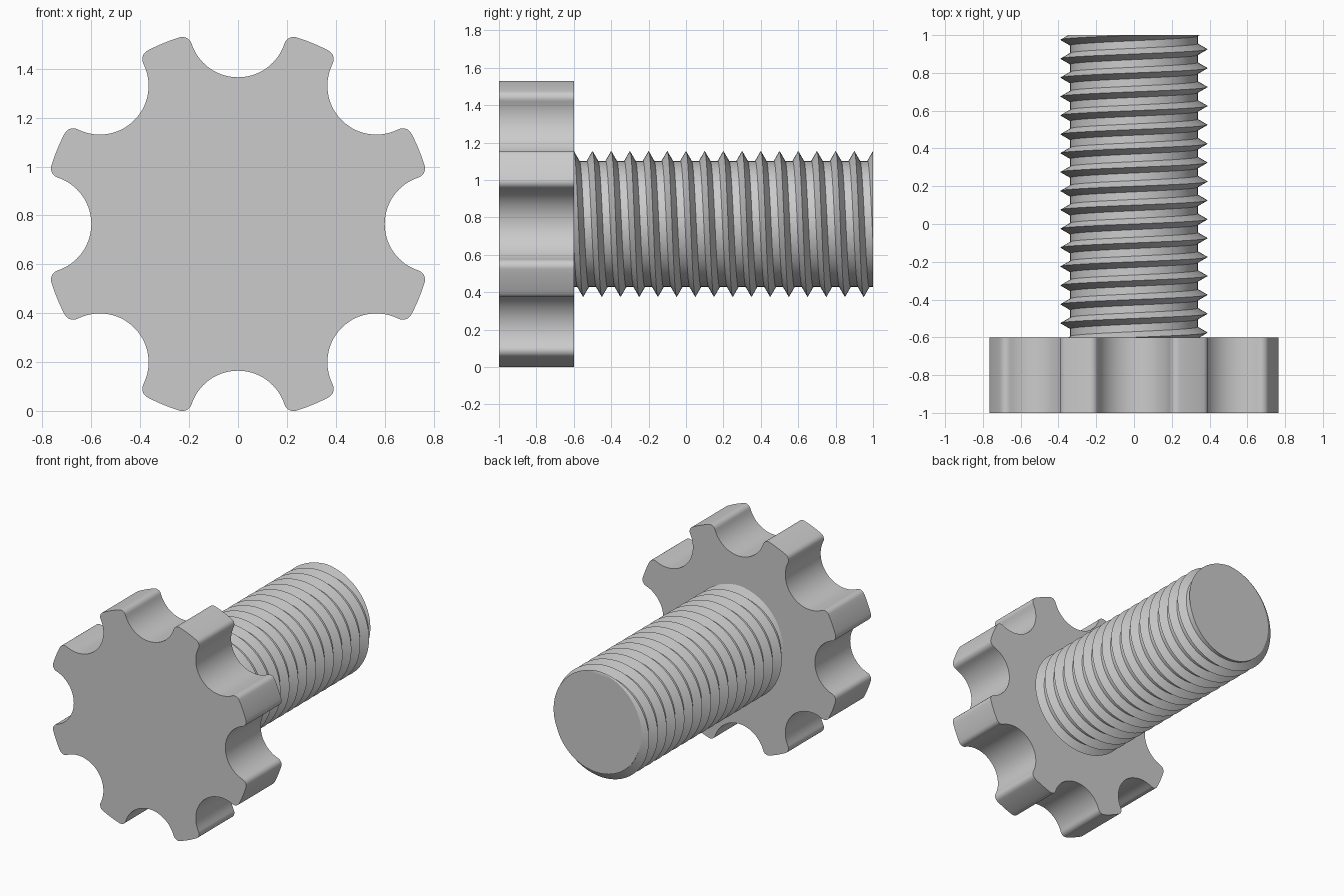
import bpy, bmesh
from math import acos, atan2, cos, sin, pi, tau, radians

if "Cube" in bpy.data.objects:
    bpy.data.objects.remove(bpy.data.objects["Cube"])

AXIS_Z = 0.765
OUTER, NOTCH, FILLET, LOBES = 0.8, 0.2, 0.04, 8
HEAD_FRONT, HEAD_BACK, TIP = -1.0, -0.6, 1.0
CREST, ROOT, PITCH, FLANK = 0.39, 0.338, 0.1, 0.03
STEPS = 72

steel = bpy.data.materials.new("grey steel")
steel.use_nodes = True
GREY = (0.6, 0.6, 0.6, 1)
steel.diffuse_color = GREY
steel.node_tree.nodes["Principled BSDF"].inputs["Base Color"].default_value = GREY


def finish(bm, name):
    """Turn the bmesh into a smooth object with sharp creases kept."""
    bmesh.ops.recalc_face_normals(bm, faces=bm.faces)
    for f in bm.faces:
        f.smooth = True
    for e in bm.edges:
        e.smooth = e.calc_face_angle(0) < radians(30)
    mesh = bpy.data.meshes.new(name)
    bm.to_mesh(mesh)
    bm.free()
    mesh.materials.append(steel)
    obj = bpy.data.objects.new(name, mesh)
    obj.location.z = AXIS_Z
    bpy.context.collection.objects.link(obj)


def arc(cx, cz, r, start, end, n):
    return [(cx + r * cos(start + (end - start) * i / n),
             cz + r * sin(start + (end - start) * i / n)) for i in range(n + 1)]


# Knob head: round notches, with filleted corners on each lobe
fr = OUTER - FILLET
a = acos((fr ** 2 + OUTER ** 2 - (NOTCH + FILLET) ** 2) / (2 * fr * OUTER))
fx, fz = fr * cos(a), fr * sin(a)
b = atan2(fz, fx - OUTER)
sector = arc(fx, -fz, FILLET, -a, pi - b, 8)
sector += arc(OUTER, 0, NOTCH, tau - b, b, 28)[1:]
sector += arc(fx, fz, FILLET, b - pi, a, 8)[1:]
sector += arc(0, 0, OUTER, a, tau / LOBES - a, 5)[1:-1]

bm = bmesh.new()
outline = []
for k in range(LOBES):
    c, s = cos(tau * k / LOBES), sin(tau * k / LOBES)
    outline += [bm.verts.new((u * c - v * s, HEAD_FRONT, u * s + v * c))
                for u, v in sector]
front = bm.faces.new(outline)
new = bmesh.ops.extrude_face_region(bm, geom=[front], use_keep_orig=True)["geom"]
bmesh.ops.translate(bm, vec=(0, HEAD_BACK - HEAD_FRONT, 0),
                    verts=[g for g in new if isinstance(g, bmesh.types.BMVert)])
finish(bm, "knob_head")

# Threaded shank: V profile swept one helical turn, then trimmed flat at both ends
profile = []
for i in range(-8, 12):
    y = i * PITCH
    profile += [(y, CREST), (y + FLANK, ROOT), (y + PITCH - FLANK, ROOT)]

bm = bmesh.new()
columns = []
for i in range(STEPS + 1):
    t = tau * i / STEPS
    columns.append([bm.verts.new((r * sin(t), y + PITCH * i / STEPS, r * cos(t)))
                    for y, r in profile])
for p, q in zip(columns, columns[1:]):
    for j in range(len(profile) - 1):
        bm.faces.new((p[j], p[j + 1], q[j + 1], q[j]))
bmesh.ops.remove_doubles(bm, verts=bm.verts, dist=0.0005)

for y, direction in ((HEAD_BACK - 0.02, -1), (TIP, 1)):
    cut = bmesh.ops.bisect_plane(
        bm, geom=bm.verts[:] + bm.edges[:] + bm.faces[:], dist=0.00001,
        plane_co=(0, y, 0), plane_no=(0, direction, 0), clear_outer=True)
    rim = [g for g in cut["geom_cut"]
           if isinstance(g, bmesh.types.BMEdge) and g.is_boundary]
    bmesh.ops.edgeloop_fill(bm, edges=rim)
finish(bm, "threaded_shank")
